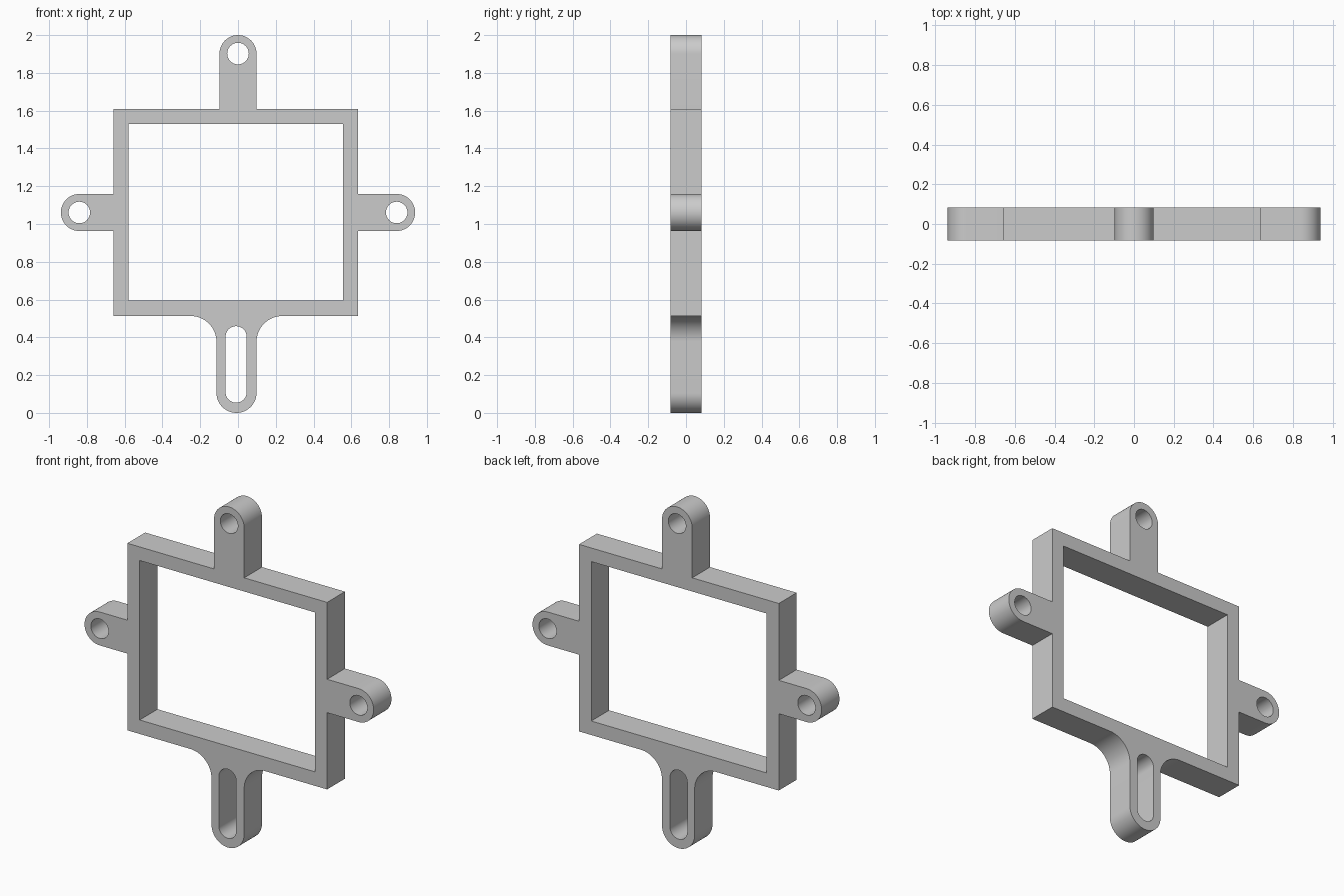
import bpy, bmesh
from math import sin, cos, radians
from mathutils import Matrix

cube = bpy.data.objects.get("Cube")
if cube:
    bpy.data.objects.remove(cube, do_unlink=True)

DEPTH = 0.165
SIDE_Z, SIDE_X = 1.061, 0.84      # side lug hole centres
TOP_Z = 1.902                     # top lug hole centre
LUG_R, HOLE_R = 0.098, 0.057
LEG_X, LEG_R, FILLET = -0.008, 0.106, 0.137
LEFT, RIGHT, BOTTOM, TOP = -0.66, 0.636, 0.513, 1.61


def arc(cx, cz, r, start, end, steps=24):
    angles = [radians(start + (end - start) * i / steps) for i in range(steps + 1)]
    return [(cx + r * cos(a), cz + r * sin(a)) for a in angles]


def circle(cx, cz, r):
    return arc(cx, cz, r, 0, 360, 48)[:-1]


# Outer outline, anticlockwise from the bottom of the slotted leg
outline = arc(LEG_X, LEG_R, LEG_R, 180, 360)
outline += arc(LEG_X + LEG_R + FILLET, BOTTOM - FILLET, FILLET, 180, 90)
outline += [(RIGHT, BOTTOM), (RIGHT, SIDE_Z - LUG_R)]
outline += arc(SIDE_X, SIDE_Z, LUG_R, -90, 90)
outline += [(RIGHT, SIDE_Z + LUG_R), (RIGHT, TOP), (LUG_R, TOP)]
outline += arc(0, TOP_Z, LUG_R, 0, 180)
outline += [(-LUG_R, TOP), (LEFT, TOP), (LEFT, SIDE_Z + LUG_R)]
outline += arc(-SIDE_X, SIDE_Z, LUG_R, 90, 270)
outline += [(LEFT, SIDE_Z - LUG_R), (LEFT, BOTTOM)]
outline += arc(LEG_X - LEG_R - FILLET, BOTTOM - FILLET, FILLET, 90, 0)

# Window, leg slot and lug holes
window = [(-0.58, 0.595), (0.557, 0.595), (0.557, 1.53), (-0.58, 1.53)]
slot = arc(-0.01, 0.11, 0.056, 180, 360) + arc(-0.01, 0.403, 0.056, 0, 180)
holes = [circle(x, z, HOLE_R) for x, z in
         [(0, TOP_Z), (-SIDE_X, SIDE_Z), (SIDE_X, SIDE_Z)]]

# Filled and extruded profile
curve = bpy.data.curves.new("frame_profile", "CURVE")
curve.dimensions = "2D"
curve.fill_mode = "BOTH"
curve.extrude = DEPTH / 2
for loop in [outline, window, slot] + holes:
    spline = curve.splines.new("POLY")
    spline.points.add(len(loop) - 1)
    for point, (x, z) in zip(spline.points, loop):
        point.co = (x, z, 0, 1)
    spline.use_cyclic_u = True
helper = bpy.data.objects.new("frame_profile", curve)
bpy.context.collection.objects.link(helper)
bpy.context.view_layer.update()
mesh = bpy.data.meshes.new_from_object(
    helper.evaluated_get(bpy.context.evaluated_depsgraph_get()))
bpy.data.objects.remove(helper, do_unlink=True)

# Stand upright and weld the faces to the walls
mesh.transform(Matrix.Rotation(radians(90), 4, "X"))
bm = bmesh.new()
bm.from_mesh(mesh)
bmesh.ops.remove_doubles(bm, verts=bm.verts, dist=0.0001)
bmesh.ops.recalc_face_normals(bm, faces=bm.faces)
bm.to_mesh(mesh)
bm.free()

grey = bpy.data.materials.new("plain_grey")
grey.use_nodes = True
colour = (0.6, 0.6, 0.6, 1)
grey.diffuse_color = colour
grey.node_tree.nodes["Principled BSDF"].inputs["Base Color"].default_value = colour
mesh.materials.clear()
mesh.materials.append(grey)

frame = bpy.data.objects.new("mounting_frame", mesh)
bpy.context.collection.objects.link(frame)
bpy.ops.object.select_all(action="DESELECT")
frame.select_set(True)
bpy.context.view_layer.objects.active = frame
bpy.ops.object.shade_smooth_by_angle(angle=radians(30))
